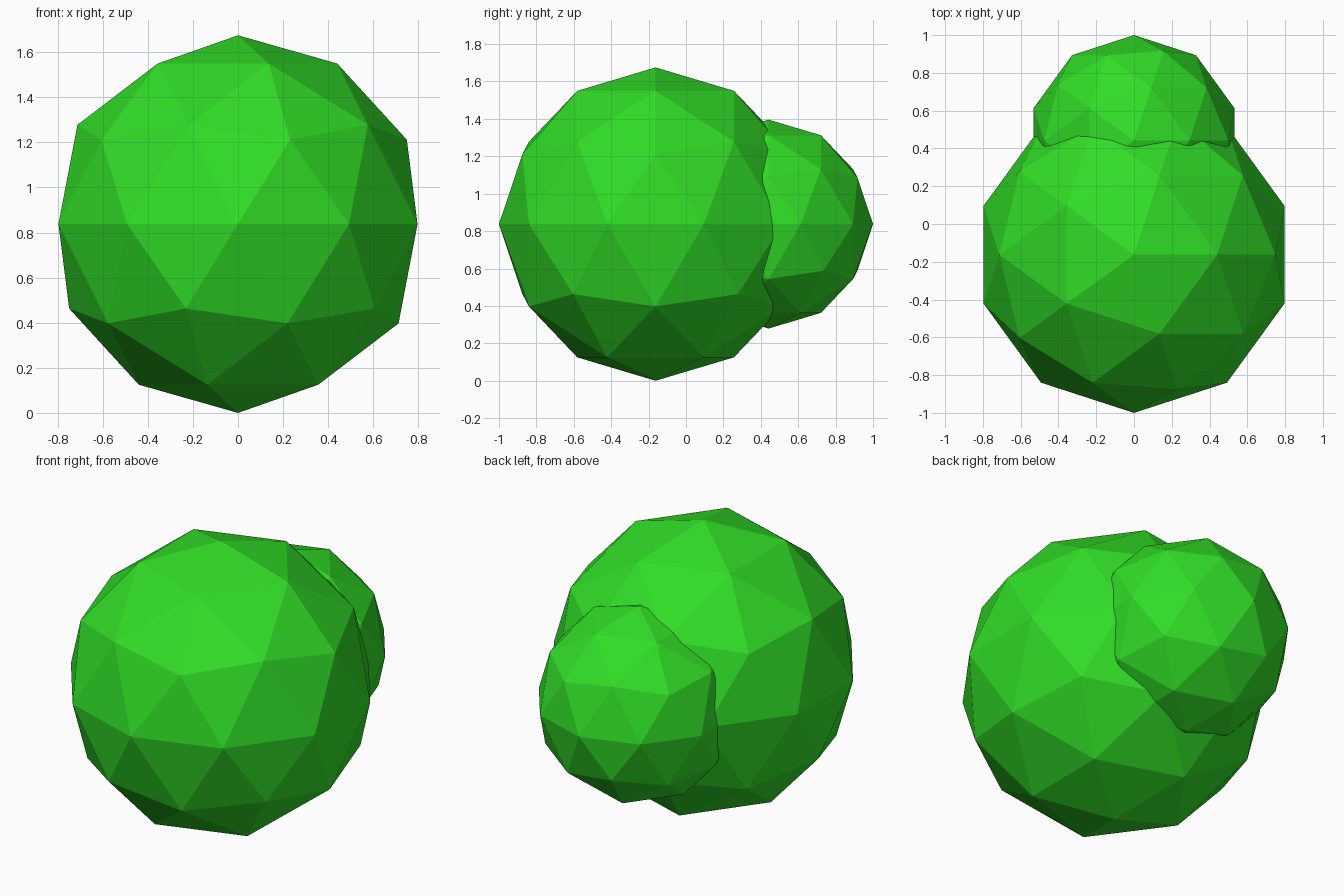
import bpy

if "Cube" in bpy.data.objects:
    bpy.data.objects.remove(bpy.data.objects["Cube"])

# single flat green
green = bpy.data.materials.new("leaf_green")
green.diffuse_color = (0.03, 0.72, 0.02, 1.0)
green.use_nodes = True
green.node_tree.nodes["Principled BSDF"].inputs["Base Color"].default_value = green.diffuse_color


def faceted_ball(name, radius, location):
    bpy.ops.mesh.primitive_ico_sphere_add(subdivisions=2, radius=radius, location=location)
    ball = bpy.context.object
    ball.name = name
    ball.data.materials.append(green)
    bpy.ops.object.shade_flat()
    return ball


# large ball in front, smaller ball (two thirds the size) sunk into its back
R = 0.8375
r = R * 2 / 3
faceted_ball("large_ball", R, (0, R - 1, R))
faceted_ball("small_back_ball", r, (0, 1 - r, R))
